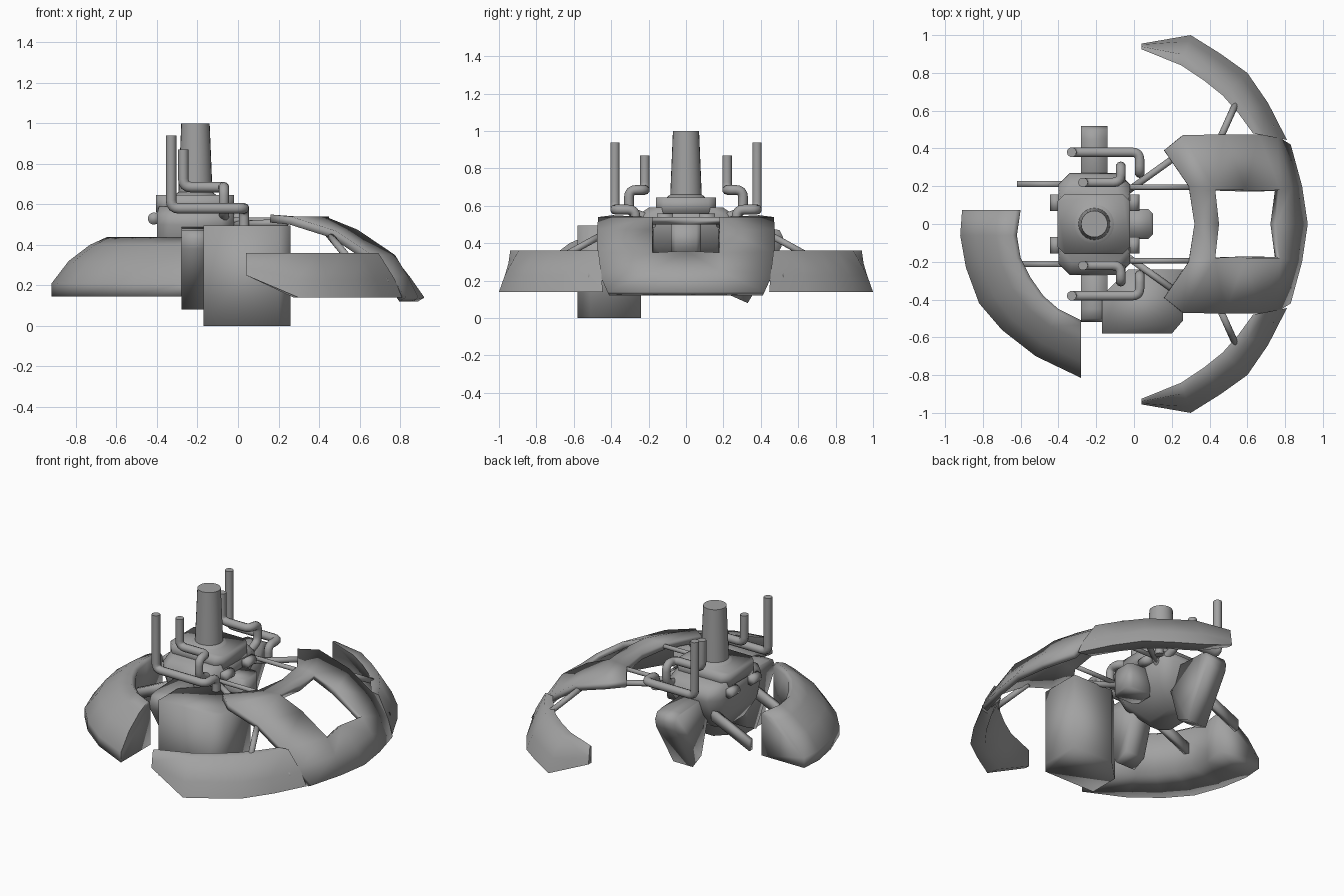
import bpy, bmesh
from math import pi
from mathutils import Vector

if "Cube" in bpy.data.objects:
    bpy.data.objects.remove(bpy.data.objects["Cube"])

# Dark grey metal
metal = bpy.data.materials.new("dark_grey")
metal.diffuse_color = (.36, .36, .36, 1)
metal.use_nodes = True
metal.node_tree.nodes["Principled BSDF"].inputs["Base Color"].default_value = metal.diffuse_color


def finish(name, bm, angle=100):
    bmesh.ops.recalc_face_normals(bm, faces=bm.faces)
    me = bpy.data.meshes.new(name)
    bm.to_mesh(me)
    bm.free()
    me.materials.append(metal)
    ob = bpy.data.objects.new(name, me)
    bpy.context.collection.objects.link(ob)
    bpy.ops.object.select_all(action='DESELECT')
    ob.select_set(True)
    bpy.context.view_layer.objects.active = ob
    bpy.ops.object.shade_smooth_by_angle(angle=angle * pi / 180)
    return ob


def mirror_y(ob):
    m = ob.modifiers.new("Mirror", 'MIRROR')
    m.use_axis = (False, True, False)
    return ob


def loft(name, rings, angle=100):
    """Skin a list of closed cross-sections and cap both ends."""
    bm = bmesh.new()
    rows = [[bm.verts.new(p) for p in r] for r in rings]
    n = len(rows[0])
    for a, b in zip(rows, rows[1:]):
        for i in range(n):
            bm.faces.new((a[i], a[(i + 1) % n], b[(i + 1) % n], b[i]))
    bm.faces.new(rows[0])
    bm.faces.new(rows[-1][::-1])
    return finish(name, bm, angle)


def sweep(name, outer, inner, profile):
    """Fender: profile (t from outer to inner edge, z) between two plan curves."""
    return loft(name, [[(o[0] + (i[0] - o[0]) * t, o[1] + (i[1] - o[1]) * t, z)
                        for t, z in profile] for o, i in zip(outer, inner)])


def octagon(x, y, c, z):
    (a, b), (d, e) = x, y
    return [(a + c, d, z), (b - c, d, z), (b, d + c, z), (b, e - c, z),
            (b - c, e, z), (a + c, e, z), (a, e - c, z), (a, d + c, z)]


def rod(name, p, q, r1, r2=None, seg=16, angle=100):
    p, q = Vector(p), Vector(q)
    bm = bmesh.new()
    bmesh.ops.create_cone(bm, cap_ends=True, segments=seg, radius1=r1,
                          radius2=r1 if r2 is None else r2, depth=(q - p).length)
    rot = (q - p).to_track_quat('Z', 'Y').to_matrix()
    for v in bm.verts:
        v.co = rot @ v.co + (p + q) / 2
    return finish(name, bm, angle)


def pipe(name, pts, r, bend=0.04):
    """Round pipe with filleted corners."""
    pts = [Vector(p) for p in pts]
    path = [pts[0]]
    for a, b, c in zip(pts, pts[1:], pts[2:]):
        s = b + (a - b).normalized() * bend
        e = b + (c - b).normalized() * bend
        path += [s * (1 - t) ** 2 + b * 2 * t * (1 - t) + e * t * t for t in (0, .25, .5, .75, 1)]
    path.append(pts[-1])
    cu = bpy.data.curves.new(name, 'CURVE')
    cu.dimensions = '3D'
    cu.bevel_depth = r
    cu.bevel_resolution = 3
    cu.use_fill_caps = True
    cu.materials.append(metal)
    sp = cu.splines.new('POLY')
    sp.points.add(len(path) - 1)
    for k, p in zip(sp.points, path):
        k.co = (*p, 1)
    ob = bpy.data.objects.new(name, cu)
    bpy.context.collection.objects.link(ob)
    return ob


# Left curved fender
sweep("left_fender",
      [(-.91, .075), (-.92, -.06), (-.89, -.23), (-.82, -.42), (-.70, -.56), (-.52, -.70), (-.28, -.815)],
      [(-.60, .075), (-.62, -.06), (-.60, -.18), (-.55, -.28), (-.48, -.38), (-.40, -.45), (-.28, -.51)],
      [(0, .145), (0, .21), (.28, .32), (.63, .40), (.92, .44), (1, .42), (1, .145)])

# Right curved wings: tapered tip, then an arc with a sloped section
rings = [[(.04, .955, .25), (.04, .95, .29), (.04, .94, .36), (.04, .925, .36), (.04, .925, .25)]]
for (ox, oy), (ix, iy) in [((.30, 1.0), (.25, .84)), ((.46, .90), (.37, .76)),
                           ((.60, .80), (.47, .68)), ((.71, .64), (.55, .59)), ((.81, .445), (.63, .48))]:
    rings.append([(ox + (ix - ox) * t, oy + (iy - oy) * t, z)
                  for t, z in [(0, .14), (.2, .23), (.65, .36), (1, .36), (.5, .14)]])
mirror_y(loft("right_wing", rings, 80))

# Front canopy shell with a central window
rows = [[(.32, 0, .54), (.29, .2, .54), (.16, .39, .55)],
        [(.45, 0, .54), (.43, .18, .54), (.26, .47, .54)],
        [None, (.59, .18, .475), (.48, .475, .47)],
        [(.755, 0, .36), (.775, .18, .35), (.66, .475, .35)],
        [(.85, 0, .24), (.835, .19, .25), (.76, .465, .24)],
        [(.92, 0, .14), (.89, .2, .14), (.83, .42, .14)]]
bm = bmesh.new()
vs = [[bm.verts.new(p) if p else None for p in r] for r in rows]
for a, b in zip(vs, vs[1:]):
    for i in (0, 1):
        quad = (a[i], a[i + 1], b[i + 1], b[i])
        if all(quad):
            bm.faces.new(quad)
canopy = finish("canopy", bm)
if canopy.data.polygons[0].normal.z < 0:
    canopy.data.flip_normals()
mirror_y(canopy)
s = canopy.modifiers.new("Thickness", 'SOLIDIFY')
s.thickness = .04
s.offset = -1

# Large front tank with chamfered corner
loft("front_tank", [[(-.17, -.58, z), (.20, -.58, z), (.26, -.51, z), (.26, -.24, z),
                     (-.03, -.24, z), (-.17, -.38, z)] for z in (0, .495)])

# Side pods hanging from the hub, extruded along x
pod = [(.15, .42), (.24, .12), (.33, .08), (.51, .38), (.52, .43), (.50, .47), (.45, .48), (.20, .49)]
mirror_y(loft("side_pod", [[(x, y, z) for y, z in pod] for x in (-.28, -.14)]))

# Engine hub
loft("hub_body", [octagon((-.36, -.20), (-.14, .14), .05, .28),
                  octagon((-.40, -.06), (-.22, .22), .06, .38),
                  octagon((-.40, -.02), (-.27, .27), .06, .50),
                  octagon((-.40, -.02), (-.26, .26), .06, .55),
                  octagon((-.39, -.03), (-.20, .20), .06, .59)])
loft("hub_cap", [octagon((-.405, -.02), (-.16, .16), .04, z) for z in (.56, .645)])
rod("chimney_collar", (-.21, 0, .64), (-.21, 0, .66), .11, .085, 24)
rod("chimney", (-.21, 0, .64), (-.21, 0, 1.0), .085, .07, 24, 80)

# Hub details: nozzle block, bolts
loft("nozzle_block", [octagon((-.08, .10), (-.08, .08), .025, z) for z in (.34, .50)])
for x in (-.415, .0):
    mirror_y(rod("hub_bolt", (x, .07, .53), (x, .155, .53), .03))

# Exhaust pipes on both sides
for sgn in (1, -1):
    pipe("outer_exhaust", [(-.33, sgn * .38, .94), (-.33, sgn * .38, .58), (.03, sgn * .38, .58),
                           (.03, sgn * .27, .58), (.03, sgn * .27, .49)], .026)
    pipe("inner_exhaust", [(-.27, sgn * .22, .87), (-.27, sgn * .22, .685), (-.07, sgn * .22, .685),
                           (-.07, sgn * .305, .685), (-.07, sgn * .305, .57), (-.07, sgn * .20, .53)], .026)

# Struts joining the parts
mirror_y(loft("rear_beam", [[(x, y, z + d) for y, d in ((.195, -.035), (.228, -.035), (.228, .035), (.195, .035))]
                            for x, z in ((-.62, .27), (-.34, .40))]))
mirror_y(rod("canopy_strut", (-.05, .195, .52), (.34, .195, .52), .014))
mirror_y(rod("diagonal_strut", (-.04, .17, .50), (.24, .37, .51), .018))
mirror_y(rod("wing_strut", (.45, .44, .45), (.54, .64, .34), .018))
mirror_y(rod("wing_joint", (.74, .38, .22), (.72, .52, .22), .022))
